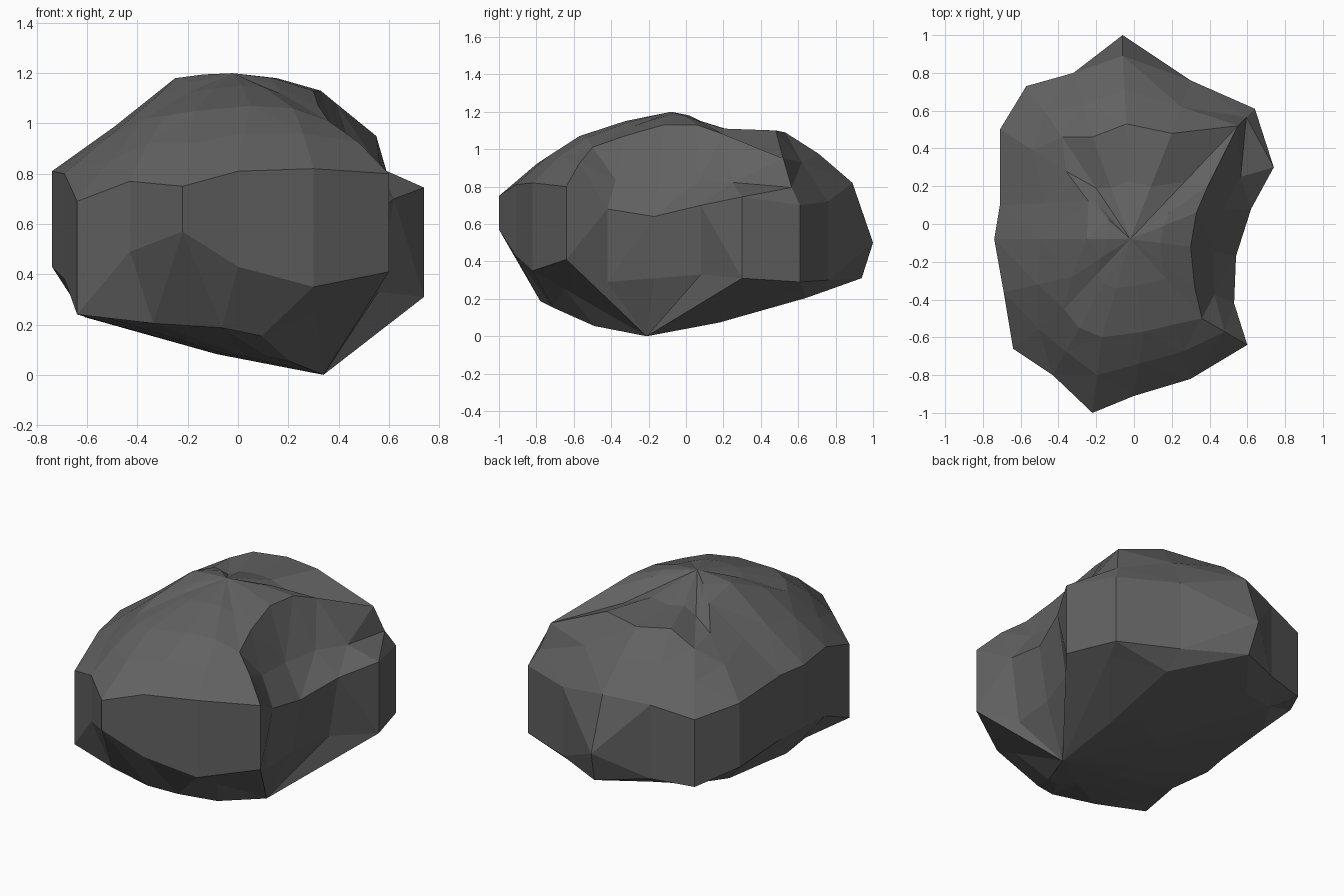
import bpy, bmesh
from mathutils import Vector

if "Cube" in bpy.data.objects:
    bpy.data.objects.remove(bpy.data.objects["Cube"])

# Outline of the boulder, anticlockwise from the front tip: x, y, wall bottom z, wall top z
WAIST = [
    (-.22, -1, .57, .75), (0, -.91, .43, .81), (.3, -.82, .35, .82), (.60, -.64, .41, .80),
    (.53, -.42, .29, .68), (.54, -.17, .31, .64), (.62, .08, .33, .70), (.74, .30, .31, .745),
    (.64, .61, .29, .70), (.30, .76, .30, .72), (-.06, 1, .50, .82), (-.32, .80, .34, .79),
    (-.57, .73, .33, .74), (-.71, .50, .40, .79), (-.71, .10, .42, .81), (-.74, -.08, .43, .81),
    (-.69, -.36, .38, .80), (-.64, -.66, .24, .69), (-.43, -.80, .49, .77)]

# Edge of the upper crown for the same columns
CROWN = [
    (-.17, -.60, 1.05), (.05, -.57, 1.07), (.22, -.53, 1.06), (.36, -.50, 1.01),
    (.32, -.33, 1.07), (.30, -.12, 1.13), (.33, .06, 1.13), (.39, .20, 1.08),
    (.55, .52, .95), (.20, .48, 1.10), (-.04, .53, 1.09), (-.22, .46, 1.10),
    (-.38, .46, 1.02), (-.36, .28, 1.04), (-.24, .12, 1.13), (-.25, -.08, 1.18),
    (-.33, -.28, 1.10), (-.37, -.45, 1.02), (-.29, -.55, 1.03)]

PEAK = Vector((-.02, -.08, 1.2))
KEEL = Vector((.34, -.21, 0))
# Height offset of the shoulder: scooped ledge on the right, straight slope on the left
SHOULDER = {4: -.04, 5: -.06, 6: -.08, 7: -.09, 8: -.03, 14: 0, 15: -.01, 16: 0, 17: 0}


def underside(i, p, t, dz=0):
    """Steep straight faces at the right front, a shallow cone elsewhere."""
    q = p.lerp(KEEL, t)
    if not 2 <= i <= 8:
        q.z = .24 * (q.xy - KEEL.xy).length + dz
    return q


low, high = [], []
for i, (x, y, a, b) in enumerate(WAIST):
    inset = .9 if 3 < i < 7 else 1            # undercut below the scoop
    low.append(Vector((x * inset, y, a)))
    high.append(Vector((x, y * (.89 if y > .9 else 1), b)))
crown = [Vector(c) for c in CROWN]
shoulder, cap = [], []
for i, (h, c) in enumerate(zip(high, crown)):
    shoulder.append(h.lerp(c, .5) + Vector((0, 0, SHOULDER.get(i, .02))))
    p = c.lerp(PEAK, .5)
    p.z += -.04 if p.y > .15 else .015        # slight saddle towards the back
    p.z = min(p.z, 1.195)
    cap.append(p)
base, belly = [], []
for i, p in enumerate(low):
    t = .28 if i < 3 else .05 if i == 10 else .12
    base.append(underside(i, p, t, .02 if i < 2 or i == 10 else 0))
    belly.append(underside(i, p, .6, -.02))

# Skin the rings from bottom to top
bm = bmesh.new()
rings = [[bm.verts.new(p) for p in r] for r in (belly, base, low, high, shoulder, crown, cap)]
n = len(WAIST)
for lower, upper in zip(rings, rings[1:]):
    for i in range(n):
        j = (i + 1) % n
        bm.faces.new((lower[i], lower[j], upper[j], upper[i]))
for ring, tip in ((rings[0], KEEL), (rings[-1], PEAK)):
    v = bm.verts.new(tip)
    for i in range(n):
        bm.faces.new((ring[i], ring[(i + 1) % n], v))
bmesh.ops.triangulate(bm, faces=bm.faces[:], quad_method='SHORT_EDGE')
bmesh.ops.recalc_face_normals(bm, faces=bm.faces[:])

mesh = bpy.data.meshes.new("boulder")
bm.to_mesh(mesh)
bm.free()
stone = bpy.data.materials.new("dark grey stone")
stone.diffuse_color = (.12, .12, .12, 1)
stone.use_nodes = True
stone.node_tree.nodes["Principled BSDF"].inputs["Base Color"].default_value = stone.diffuse_color
mesh.materials.append(stone)
bpy.context.collection.objects.link(bpy.data.objects.new("boulder", mesh))
